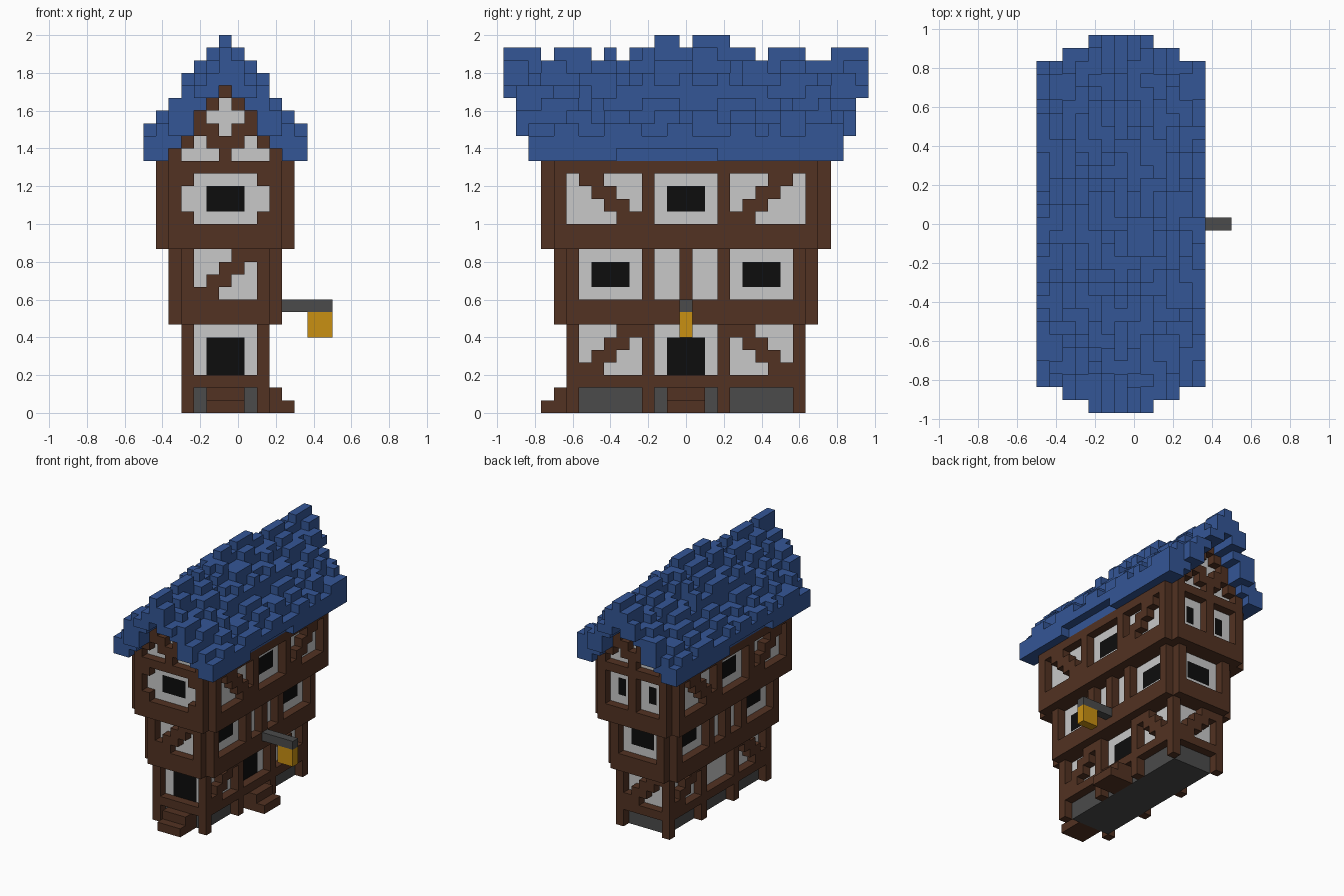
import bpy, bmesh, random
from mathutils import Vector

if "Cube" in bpy.data.objects:
    bpy.data.objects.remove(bpy.data.objects["Cube"])

random.seed(7)
S = 1 / 15                      # block size
COLOURS = {
    "timber_brown": (0.084, 0.032, 0.016, 1),
    "plaster_white": (0.58, 0.58, 0.58, 1),
    "stone_grey": (0.07, 0.07, 0.07, 1),
    "window_black": (0.004, 0.004, 0.004, 1),
    "roof_blue": (0.034, 0.093, 0.305, 1),
    "lantern_yellow": (0.578, 0.279, 0.006, 1),
}
PARTS = {
    "timber_frame": "timber_brown", "walls": "plaster_white",
    "foundation": "stone_grey", "windows": "window_black",
    "roof": "roof_blue", "steps": "timber_brown",
    "lamp_arm": "stone_grey", "lantern": "lantern_yellow",
}
cells = {}                      # (u, v, z) block -> part name


def fill(part, u0, u1, v0, v1, z0, z1):
    """Fill an inclusive range of blocks with a part."""
    for u in range(u0, u1 + 1):
        for v in range(v0, v1 + 1):
            for z in range(z0, z1 + 1):
                cells[u, v, z] = part


def on_wall(part, side, floor, a0, a1, z0, z1, inset=0):
    """Fill blocks on one wall of a floor; a runs along the wall."""
    hu, hv = HALF[floor][0] - inset, HALF[floor][1] - inset
    if side in ("left", "right"):
        u = hu if side == "right" else -hu
        fill(part, u, u, a0, a1, z0, z1)
    else:
        v = hv if side == "back" else -hv
        fill(part, a0, a1, v, v, z0, z1)


def post(side, floor, a):
    on_wall("timber_frame", side, floor, a, a, HALF[floor][2], HALF[floor][3])


def window(side, floor, a0, a1, z0, z1):
    on_wall("windows", side, floor, a0, a1, z0, z1, inset=1)


def brace(side, floor, a, z, step):
    """Stepped diagonal of four two-block pieces rising from (a, z)."""
    for i in range(4):
        c = a + i * step
        on_wall("timber_frame", side, floor, c, c + 1, z + i, z + i)


# Floors: half width, half length, lowest and highest block
HALF = [(3, 9, 0, 6), (4, 10, 7, 12), (5, 11, 13, 19)]
BEAMS = [(2,), (7, 8), (13, 14, 19)]
for f, (hu, hv, z0, z1) in enumerate(HALF):
    fill("walls", 1 - hu, hu - 1, 1 - hv, hv - 1, z0, z1)
    n = 0 if f == 0 else 1      # upper floors have notched corners
    for z in BEAMS[f]:
        fill("timber_frame", -hu, hu, n - hv, hv - n, z, z)
        fill("timber_frame", n - hu, hu - n, -hv, hv, z, z)
    for s in (-1, 1):
        for side in ("front", "back"):
            post(side, f, s * (hu - n))
        for side in ("left", "right"):
            post(side, f, s * (hv - n))
            post(side, f, s * 3)

# Stone foundation
fill("foundation", -2, 2, -8, 8, 0, 1)

# Long side walls
for side in ("left", "right"):
    brace(side, 0, 7, 3, -1)
    brace(side, 0, -8, 3, 1)
    brace(side, 2, 4, 15, 1)
    brace(side, 2, -5, 15, -1)
    post(side, 1, 0)
    window(side, 1, -7, -5, 10, 11)
    window(side, 1, 5, 7, 10, 11)
    window(side, 2, -1, 1, 16, 17)
window("right", 0, -1, 1, 3, 5)

# Front wall
window("front", 0, -1, 1, 3, 5)
brace("front", 1, -2, 9, 1)
window("front", 2, -1, 1, 16, 17)
for u in (-3, 3):
    for z in (15, 18):
        on_wall("timber_frame", "front", 2, u, u, z, z)

# Back wall
brace("back", 0, 1, 3, -1)
window("back", 1, -1, 1, 10, 11)
post("back", 2, 0)
window("back", 2, -2, -2, 16, 17)
window("back", 2, 2, 2, 16, 17)

# Gables: plaster core with a timber pattern in front of it
GABLE_TOP = (26, 25, 24, 22, 21)
GABLE_TIMBER = {20: (0, 4), 21: (0, 1, 3), 22: (1, 2), 23: (2,), 24: (1,), 25: (0,)}
for u in range(-4, 5):
    fill("walls", u, u, -10, 10, 20, GABLE_TOP[abs(u)] - 1)
    for z, columns in GABLE_TIMBER.items():
        if abs(u) in columns:
            for side in ("front", "back"):
                on_wall("timber_frame", side, 2, u, u, z, z)

# Roof: stepped slopes with raised shingles in random runs
ROOF_LOW = (26, 25, 24, 22, 21, 20, 20)
ROOF_END = (14, 14, 14, 13, 13, 12, 12)
RIDGE = "11101110101122122211011100111"
for u in range(-6, 7):
    a = abs(u)
    end, run, bump = ROOF_END[a], 0, random.randint(0, 1)
    for v in range(-end, end + 1):
        if run == 0:
            run, bump = random.choice((1, 2, 2, 3)), 1 - bump
        run -= 1
        top = 28 - a + bump
        if a == 0:
            top = 28 + int(RIDGE[v + 14])
        elif a < 4 and abs(v) <= 4:
            top += 1
        low = ROOF_LOW[a]
        if (a in (2, 4) and abs(v) == end) or (a == 6 and -5 <= v <= 2):
            low += 1
        fill("roof", u, u, v, v, low, top - 1)

# Steps at the front door and the side door
for i in (0, 1):
    fill("steps", -1, 1, i - 11, -9, i, i)
    fill("steps", 3, 5 - i, -1, 1, i, i)

# Hanging lamp on the right side
fill("lamp_arm", 5, 8, 0, 0, 8, 8)
fill("lantern", 7, 8, 0, 0, 6, 7)

# Turn each part's outer block faces into a mesh
materials = {}
for name, colour in COLOURS.items():
    materials[name] = bpy.data.materials.new(name)
    materials[name].diffuse_color = colour

for part, colour in PARTS.items():
    bm = bmesh.new()
    for (u, v, z), owner in cells.items():
        if owner != part:
            continue
        centre = Vector(((u - 1) * S, v * S, (z + 0.5) * S))
        for axis in range(3):
            for sign in (-1, 1):
                step = [0, 0, 0]
                step[axis] = sign
                if (u + step[0], v + step[1], z + step[2]) in cells:
                    continue
                n = Vector(step)
                p = Vector([float(i == (axis + 1) % 3) for i in range(3)])
                q = n.cross(p)
                bm.faces.new([bm.verts.new(centre + (n + p * i + q * j) * S / 2)
                              for i, j in ((-1, -1), (1, -1), (1, 1), (-1, 1))])
    bmesh.ops.remove_doubles(bm, verts=bm.verts, dist=0.001)
    bmesh.ops.dissolve_limit(bm, angle_limit=0.01, verts=bm.verts, edges=bm.edges)
    mesh = bpy.data.meshes.new(part)
    bm.to_mesh(mesh)
    bm.free()
    mesh.materials.append(materials[colour])
    bpy.context.collection.objects.link(bpy.data.objects.new(part, mesh))

for m in bpy.data.materials:
    if m.users and not m.is_grease_pencil:
        m.use_nodes = True
        m.node_tree.nodes["Principled BSDF"].inputs["Base Color"].default_value = m.diffuse_color
